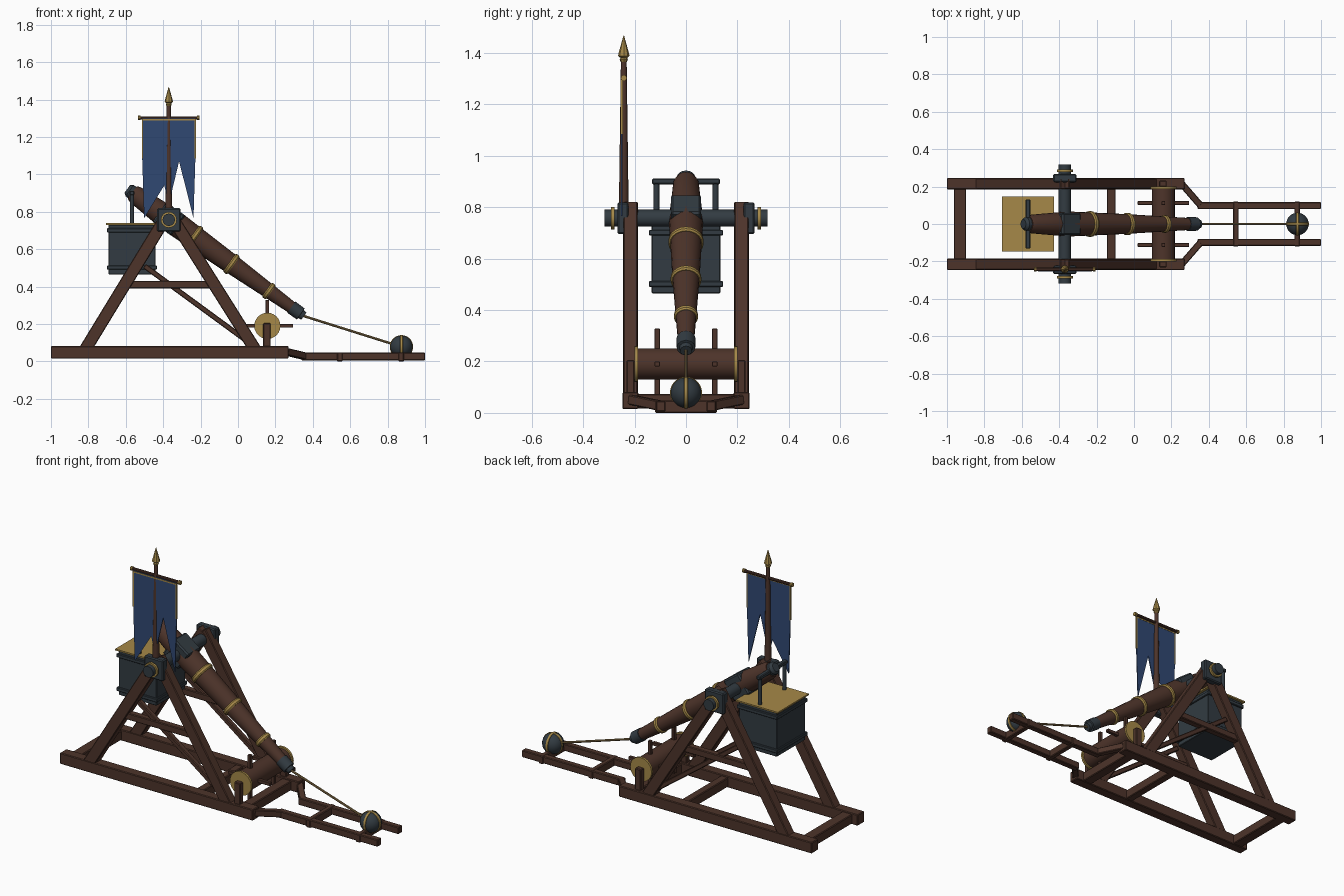
import bpy, bmesh, math
from mathutils import Vector, Matrix

cube = bpy.data.objects.get("Cube")
if cube:
    bpy.data.objects.remove(cube)


def material(name, rgb):
    m = bpy.data.materials.new(name)
    m.use_nodes = True
    m.diffuse_color = (*rgb, 1)
    for n in m.node_tree.nodes:
        if n.type == 'BSDF_PRINCIPLED':
            n.inputs["Base Color"].default_value = (*rgb, 1)
            n.inputs["Roughness"].default_value = 0.8
    return m


WOOD = material("dark wood", (0.075, 0.034, 0.023))
IRON = material("blue grey iron", (0.032, 0.044, 0.054))
GOLD = material("dull gold", (0.38, 0.25, 0.065))
CLOTH = material("navy cloth", (0.03, 0.065, 0.17))
ROPE = material("rope tan", (0.27, 0.18, 0.07))


def finish(name, bm, mat, smooth=False):
    bmesh.ops.recalc_face_normals(bm, faces=bm.faces)
    me = bpy.data.meshes.new(name)
    bm.to_mesh(me)
    bm.free()
    me.materials.append(mat)
    ob = bpy.data.objects.new(name, me)
    bpy.context.collection.objects.link(ob)
    if smooth:
        bpy.ops.object.select_all(action='DESELECT')
        ob.select_set(True)
        bpy.context.view_layer.objects.active = ob
        bpy.ops.object.shade_smooth_by_angle(angle=math.radians(35))
    return ob


def frame(a, b):
    """Axes with x along a-b and y kept level."""
    d = (b - a).normalized()
    side = Vector((0, 0, 1)).cross(d)
    side = side.normalized() if side.length > 0.001 else Vector((0, 1, 0))
    return d, side, d.cross(side)


def beam(name, a, b, width, height, mat=WOOD, bevel=0.004):
    """Square timber from a to b."""
    a, b = Vector(a), Vector(b)
    d, side, up = frame(a, b)
    rot = Matrix((d, side, up)).transposed().to_4x4()
    size = Matrix.Diagonal(((b - a).length, width, height, 1))
    bm = bmesh.new()
    bmesh.ops.create_cube(bm, size=1, matrix=Matrix.Translation((a + b) / 2) @ rot @ size)
    if bevel:
        bmesh.ops.bevel(bm, geom=bm.edges[:], offset=bevel, segments=1, affect='EDGES')
    return finish(name, bm, mat)


def turned(name, a, b, profile, mat, segs=20):
    """Round part along a-b from (fraction, radius) pairs."""
    a, b = Vector(a), Vector(b)
    d, u, v = frame(a, b)
    bm = bmesh.new()
    rings = []
    for t, r in profile:
        c = a.lerp(b, t)
        angles = [math.tau * i / segs for i in range(segs)]
        rings.append([bm.verts.new(c + r * (math.cos(q) * u + math.sin(q) * v)) for q in angles])
    for lo, hi in zip(rings, rings[1:]):
        for i in range(segs):
            j = (i + 1) % segs
            bm.faces.new((lo[i], lo[j], hi[j], hi[i]))
    bm.faces.new(rings[0])
    bm.faces.new(rings[-1])
    return finish(name, bm, mat, True)


def rod(name, a, b, r, mat, segs=16):
    return turned(name, a, b, [(0, r), (1, r)], mat, segs)


AX, AZ = -0.37, 0.757
SIDES = ((-1, "right"), (1, "left"))

# Base frame, towers, winch posts and launch track
for s, tag in SIDES:
    y = 0.216 * s
    beam(f"{tag}_base_rail", (-1, y, 0.048), (0.27, y, 0.048), 0.062, 0.066)
    beam(f"{tag}_rear_leg", (-0.825, y, 0.05), (-0.365, y, 0.805), 0.058, 0.066)
    beam(f"{tag}_front_leg", (0.1, y, 0.05), (-0.375, y, 0.805), 0.056, 0.066)
    beam(f"{tag}_tower_tie", (-0.61, y, 0.41), (-0.13, y, 0.41), 0.04, 0.04)
    beam(f"{tag}_diagonal_brace", (-0.5, y, 0.51), (0.06, y, 0.1), 0.03, 0.028)
    beam(f"{tag}_winch_post", (0.155, y, 0.07), (0.155, y, 0.205), 0.032, 0.04)
    beam(f"{tag}_track_link", (0.255, 0.215 * s, 0.052), (0.355, 0.1 * s, 0.028), 0.036, 0.038)
    beam(f"{tag}_track_rail", (0.34, 0.098 * s, 0.026), (1, 0.098 * s, 0.026), 0.037, 0.042)
    # Axle bearings and end bands
    beam(f"{tag}_bearing_block", (AX - 0.062, 0.245 * s, AZ), (AX + 0.062, 0.245 * s, AZ),
         0.044, 0.124, IRON, 0.006)
    rod(f"{tag}_axle_band", (AX, 0.278 * s, AZ), (AX, 0.292 * s, AZ), 0.043, GOLD)

for x, w in ((-0.93, 0.065), (-0.122, 0.047), (0.19, 0.06)):
    beam("base_crossbeam", (x, -0.2, 0.046), (x, 0.2, 0.046), w, 0.056)
for x in (0.545, 0.872):
    beam("track_tie", (x, -0.12, 0.024), (x, 0.12, 0.024), 0.03, 0.048)

# Main axle and arm saddle
rod("axle", (AX, -0.317, AZ), (AX, 0.317, AZ), 0.033, IRON)


def on_arm(x):
    return Vector((x, 0, 0.904 - 0.721 * (x + 0.567)))


beam("arm_saddle", on_arm(AX - 0.05), on_arm(AX + 0.05), 0.118, 0.13, IRON, 0.008)

# Throwing arm with bands and caps
turned("throwing_arm", on_arm(-0.565), on_arm(0.31),
       [(0, 0.042), (0.02, 0.05), (0.2, 0.064), (0.27, 0.066), (0.6, 0.053), (1, 0.031)], WOOD)
turned("arm_butt_cap", on_arm(-0.592), on_arm(-0.55), [(0, 0.025), (0.3, 0.037), (1, 0.037)], IRON, 12)
turned("arm_tip_cap", on_arm(0.285), on_arm(0.352),
       [(0, 0.037), (0.75, 0.036), (0.76, 0.026), (1, 0.023)], IRON, 12)
for x, r in ((-0.235, 0.069), (-0.035, 0.06), (0.165, 0.047)):
    turned("arm_band", on_arm(x - 0.011), on_arm(x + 0.011),
           [(0, r - 0.005), (0.25, r), (0.75, r), (1, r - 0.005)], GOLD)

# Counterweight box, rims, lid and hanger
CX = -0.567


def crate(name, half_x, half_y, z0, z1, mat, bevel=0.003):
    z = (z0 + z1) / 2
    return beam(name, (CX - half_x, 0, z), (CX + half_x, 0, z), half_y * 2, z1 - z0, mat, bevel)


crate("counterweight_box", 0.125, 0.134, 0.465, 0.73, IRON)
for z in (0.49, 0.69):
    crate("counterweight_rim", 0.133, 0.144, z, z + 0.022, IRON)
crate("counterweight_lid", 0.139, 0.146, 0.73, 0.739, GOLD, 0)
beam("hanger_bar", (CX, -0.132, 0.9), (CX, 0.132, 0.9), 0.026, 0.022, IRON)
for s, tag in SIDES:
    rod(f"{tag}_hanger_rod", (CX, 0.115 * s, 0.72), (CX, 0.115 * s, 0.9), 0.011, IRON, 12)

# Winch drum, flanges and handles
WX, WZ = 0.157, 0.19
rod("winch_drum", (WX, -0.19, WZ), (WX, 0.19, WZ), 0.061, WOOD, 24)
for s, tag in SIDES:
    rod(f"{tag}_winch_flange", (WX, 0.187 * s, WZ), (WX, 0.2 * s, WZ), 0.07, GOLD, 24)
    y = 0.112 * s
    beam(f"{tag}_upright_handle", (WX, y, WZ - 0.138), (WX, y, WZ + 0.138), 0.02, 0.02, WOOD, 0.002)
    beam(f"{tag}_level_handle", (WX - 0.138, y, WZ), (WX + 0.138, y, WZ), 0.02, 0.02, WOOD, 0.002)

# Sling rope and banded shot
ball = Vector((0.874, 0, 0.078))
rod("sling_rope", on_arm(0.35), ball, 0.0065, ROPE, 8)
bm = bmesh.new()
bmesh.ops.create_uvsphere(bm, u_segments=24, v_segments=14, radius=0.06,
                          matrix=Matrix.Translation(ball))
finish("shot", bm, IRON, True)
for axis in (Vector((1, 0, 0)), Vector((0, 1, 0))):
    turned("shot_band", ball - axis * 0.007, ball + axis * 0.007,
           [(0, 0.059), (0.05, 0.0625), (0.95, 0.0625), (1, 0.059)], GOLD, 28)

# Banner pole, spearhead and crossbar
PY = -0.242
turned("banner_pole", (AX, PY, 0.79), (AX, PY, 1.39), [(0, 0.019), (1, 0.011)], WOOD, 12)
turned("spearhead", (AX, PY, 1.365), (AX, PY, 1.468),
       [(0, 0.012), (0.08, 0.016), (0.15, 0.013), (0.22, 0.022), (0.3, 0.021), (1, 0.001)], GOLD, 8)
rod("banner_crossbar", (AX - 0.152, PY, 1.302), (AX + 0.152, PY, 1.302), 0.009, WOOD, 10)
for s, tag in SIDES:
    rod(f"{tag}_crossbar_knob", (AX + 0.15 * s, PY, 1.302), (AX + 0.164 * s, PY, 1.302), 0.012, GOLD, 10)

# Three-tailed cloth with gold trim
BY = PY - 0.011
half = [(0.14, 1.298), (0.142, 1.08), (0.132, 0.765), (0.055, 1.07)]
outline = half + [(0, 0.84)] + [(-x, z) for x, z in reversed(half)]
bm = bmesh.new()
face = bm.faces.new([bm.verts.new((AX + x, BY, z)) for x, z in outline])
bmesh.ops.triangulate(bm, faces=[face])
out = bmesh.ops.extrude_face_region(bm, geom=bm.faces[:])
moved = [g for g in out["geom"] if isinstance(g, bmesh.types.BMVert)]
bmesh.ops.translate(bm, verts=moved, vec=(0, 0.006, 0))
finish("banner_cloth", bm, CLOTH)
beam("banner_top_trim", (AX - 0.14, BY + 0.003, 1.291), (AX + 0.14, BY + 0.003, 1.291), 0.009, 0.008, GOLD, 0)
for s, tag in SIDES:
    x = AX + 0.141 * s
    beam(f"{tag}_banner_trim", (x, BY + 0.003, 1.085), (x, BY + 0.003, 1.295), 0.009, 0.007, GOLD, 0)
